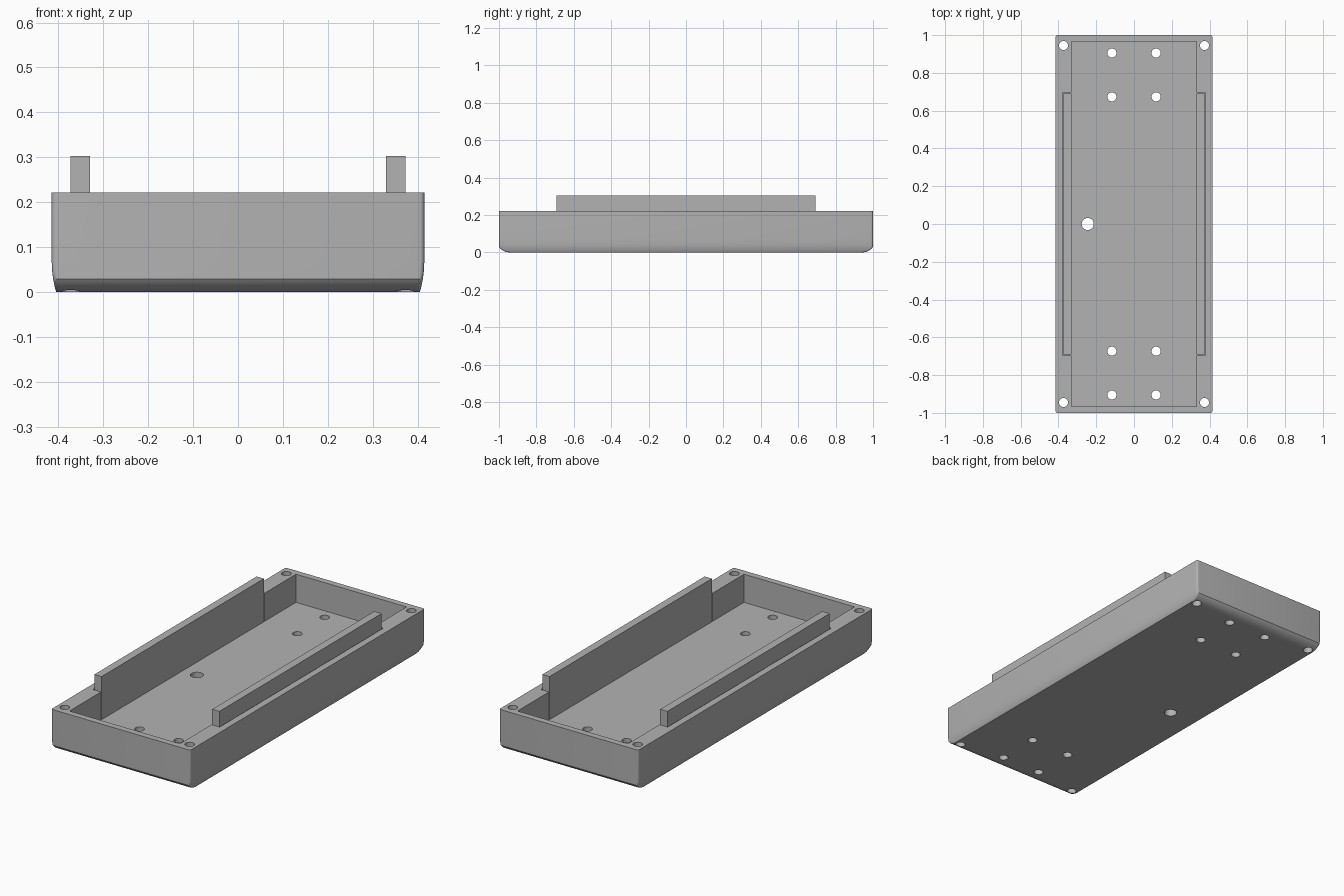
import bpy, bmesh, math

cube = bpy.data.objects.get("Cube")
if cube:
    bpy.data.objects.remove(cube, do_unlink=True)

HALF_X, HALF_Y, RIM, FLOOR = 0.415, 1.0, 0.222, 0.07
INNER_X, INNER_Y = 0.33, 0.966
RAIL_TOP = 0.303

grey = bpy.data.materials.new("plain grey")
grey.use_nodes = True
colour = (0.45, 0.45, 0.45, 1)
grey.diffuse_color = colour
grey.node_tree.nodes["Principled BSDF"].inputs["Base Color"].default_value = colour


def finish(name, bm):
    bmesh.ops.recalc_face_normals(bm, faces=bm.faces)
    mesh = bpy.data.meshes.new(name)
    bm.to_mesh(mesh)
    bm.free()
    obj = bpy.data.objects.new(name, mesh)
    bpy.context.collection.objects.link(obj)
    mesh.materials.append(grey)
    return obj


def box(name, x0, x1, y0, y1, z0, z1):
    bm = bmesh.new()
    bmesh.ops.create_cube(bm, size=1)
    for v in bm.verts:
        v.co.x = x1 if v.co.x > 0 else x0
        v.co.y = y1 if v.co.y > 0 else y0
        v.co.z = z1 if v.co.z > 0 else z0
    return finish(name, bm)


def hole(x, y, radius):
    bm = bmesh.new()
    bmesh.ops.create_cone(bm, cap_ends=True, segments=32, radius1=radius,
                          radius2=radius, depth=1)
    bmesh.ops.translate(bm, verts=bm.verts, vec=(x, y, 0))
    return finish("hole_cutter", bm)


def activate(obj):
    bpy.ops.object.select_all(action="DESELECT")
    obj.select_set(True)
    bpy.context.view_layer.objects.active = obj


def cut(obj, cutter):
    cutter.hide_render = True
    activate(obj)
    mod = obj.modifiers.new("cut", "BOOLEAN")
    mod.operation, mod.solver, mod.object = "DIFFERENCE", "EXACT", cutter
    bpy.ops.object.modifier_apply(modifier=mod.name)
    bpy.data.objects.remove(cutter, do_unlink=True)


def rounded_ring(bm, hx, hy, z, radius=0.01, steps=5):
    ring = []
    for k, (sx, sy) in enumerate([(1, 1), (-1, 1), (-1, -1), (1, -1)]):
        for i in range(steps + 1):
            a = math.pi / 2 * (k + i / steps)
            ring.append(bm.verts.new((sx * (hx - radius) + radius * math.cos(a),
                                      sy * (hy - radius) + radius * math.sin(a), z)))
    return ring


# Outer shell: stacked rounded rectangles, with ends curving under at the base
bm = bmesh.new()
arc = 0.067
levels = []
for i in range(9):
    a = math.radians(56) * i / 8
    levels.append((arc * (1 - math.cos(a)), 0.0555 - arc * math.sin(a)))
levels += [(0.045, 0), (FLOOR, 0), (RIM, 0)]
rings = [rounded_ring(bm, HALF_X - 0.01 * max(0, 1 - z / FLOOR) ** 2, HALF_Y - inset, z)
         for z, inset in levels]
for low, high in zip(rings, rings[1:]):
    for i in range(len(low)):
        j = (i + 1) % len(low)
        bm.faces.new((low[i], low[j], high[j], high[i]))
bm.faces.new(rings[0][::-1])
bm.faces.new(rings[-1])
tray = finish("tray", bm)

# Open cavity and the two rail slots
cut(tray, box("cavity_cutter", -INNER_X, INNER_X, -INNER_Y, INNER_Y, FLOOR, 1))
cut(tray, box("slot_cutter", -0.378, 0.378, -0.697, 0.697, FLOOR, 1))

# Screw holes at the corners and through the floor, plus a cable hole
for sx in (-1, 1):
    for sy in (-1, 1):
        for x, y in ((0.373, 0.945), (0.117, 0.905), (0.117, 0.673)):
            cut(tray, hole(sx * x, sy * y, 0.024))
cut(tray, hole(-0.245, 0, 0.032))
activate(tray)
bpy.ops.object.shade_smooth_by_angle(angle=math.radians(30))

# Raised side rails standing in the slots
for name, s in (("left_rail", 1), ("right_rail", -1)):
    xs = sorted((s * INNER_X, s * 0.373))
    box(name, xs[0], xs[1], -0.692, 0.692, FLOOR - 0.002, RAIL_TOP)
